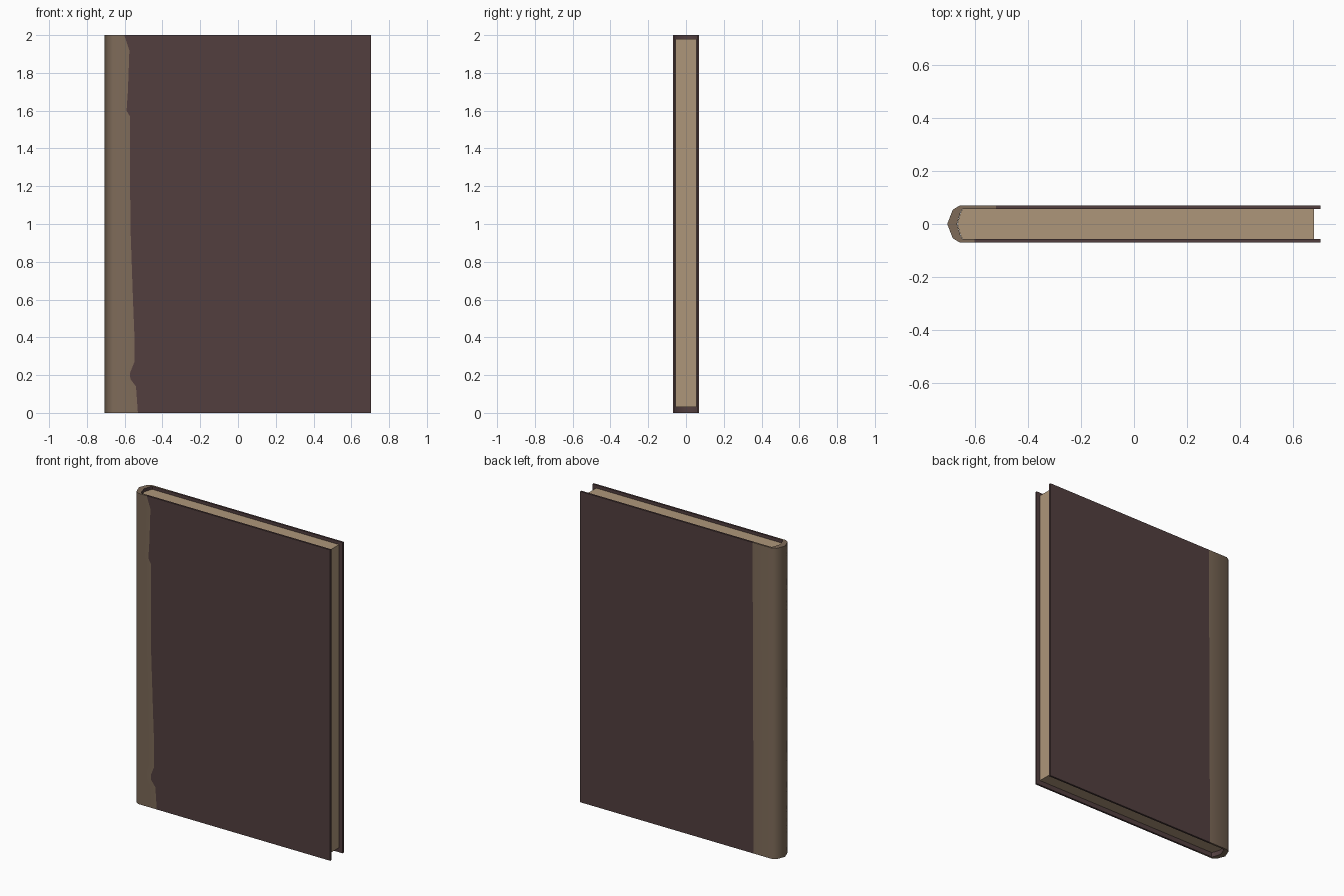
import bpy, bmesh, math

if "Cube" in bpy.data.objects:
    bpy.data.objects.remove(bpy.data.objects["Cube"])


def material(name, rgb):
    m = bpy.data.materials.new(name)
    lin = [(c / 255 / 12.92) if c < 11 else ((c / 255 + 0.055) / 1.055) ** 2.4 for c in rgb]
    m.diffuse_color = (*lin, 1)
    m.use_nodes = True
    m.node_tree.nodes["Principled BSDF"].inputs["Base Color"].default_value = m.diffuse_color
    return m


COVER = material("dark maroon cloth", (82, 63, 63))
SPINE = material("worn tan leather", (126, 107, 89))
PAPER = material("aged paper", (174, 150, 122))


def make_object(name, bm, mats):
    bmesh.ops.recalc_face_normals(bm, faces=bm.faces)
    me = bpy.data.meshes.new(name)
    bm.to_mesh(me)
    bm.free()
    for m in mats:
        me.materials.append(m)
    ob = bpy.data.objects.new(name, me)
    bpy.context.collection.objects.link(ob)
    return ob


# Ragged leather edge on the front: (z, x)
edge = [(0, -.53), (.14, -.54), (.16, -.555), (.18, -.57), (.21, -.572), (.27, -.548),
        (.4, -.548), (.6, -.556), (1.0, -.57), (1.57, -.572), (1.6, -.59),
        (1.7, -.583), (1.92, -.575), (1.98, -.595), (2.0, -.602)]

# Cover: U-shaped shell, one outer and one inner outline per level
bm = bmesh.new()
rows = []
for z, xf in edge:
    xb = -.53 + .004 * z
    outer = [(.705, -.069), (xf, -.069), (-.66, -.069), (-.685, -.054), (-.706, 0),
             (-.685, .054), (-.66, .069), (xb, .069), (.705, .069)]
    inner = [(.705, -.057), (xf, -.057), (-.648, -.057), (-.655, -.047), (-.669, 0),
             (-.655, .047), (-.648, .057), (xb, .057), (.705, .057)]
    rows.append([[bm.verts.new((x, y, z)) for x, y in line] for line in (outer, inner)])

n = len(rows[0][0])


def add(verts, mat):
    bm.faces.new(verts).material_index = mat


for (o0, i0), (o1, i1) in zip(rows, rows[1:]):
    for k in range(n - 1):
        leather = 0 if k in (0, n - 2) else 1
        add((o0[k], o0[k + 1], o1[k + 1], o1[k]), leather)
        add((i0[k], i1[k], i1[k + 1], i0[k + 1]), 0)
    for k in (0, n - 1):
        add((o0[k], o1[k], i1[k], i0[k]), 0)
for o, i in (rows[0], rows[-1]):
    for k in range(n - 1):
        add((o[k], o[k + 1], i[k + 1], i[k]), 0 if k in (0, n - 2) else 1)
cover = make_object("book_cover", bm, [COVER, SPINE])
bpy.context.view_layer.objects.active = cover
cover.select_set(True)
bpy.ops.object.shade_smooth_by_angle(angle=math.radians(45))

# Page block: rounded against the spine, recessed from the cover edges
bm = bmesh.new()
outline = [(.68, -.0568), (-.647, -.0568), (-.654, -.047), (-.668, 0),
           (-.654, .047), (-.647, .0568), (.68, .0568)]
base = bm.faces.new([bm.verts.new((x, y, .03)) for x, y in outline])
top = bmesh.ops.extrude_face_region(bm, geom=[base])["geom"]
bmesh.ops.translate(bm, vec=(0, 0, 1.95),
                    verts=[v for v in top if isinstance(v, bmesh.types.BMVert)])
make_object("page_block", bm, [PAPER])
